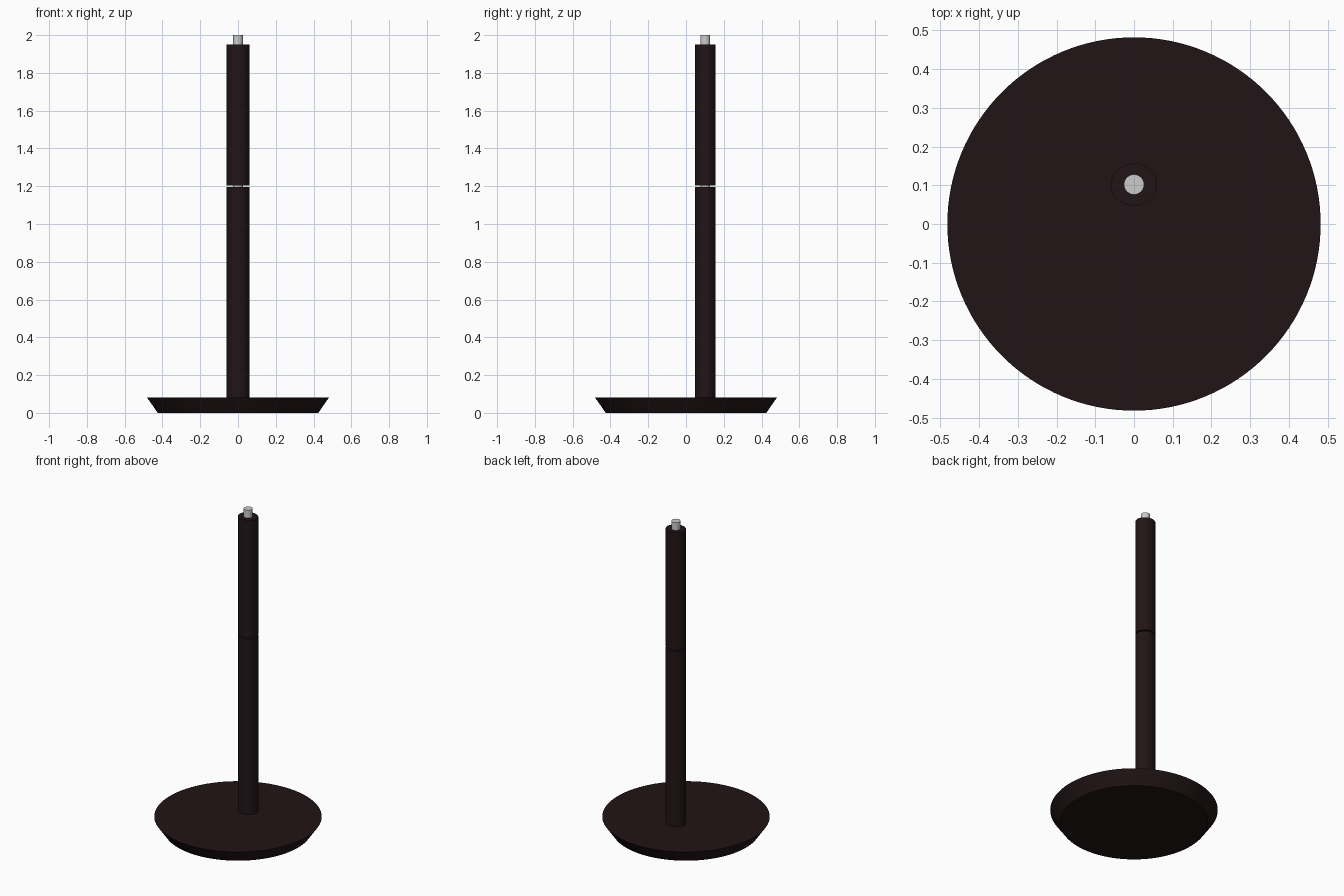
import bpy, math

if "Cube" in bpy.data.objects:
    bpy.data.objects.remove(bpy.data.objects["Cube"])

dark = bpy.data.materials.new("dark_brown")
dark.diffuse_color = (0.015, 0.007, 0.008, 1)
dark.use_nodes = True
dark.node_tree.nodes["Principled BSDF"].inputs["Base Color"].default_value = dark.diffuse_color

POLE_Y = 0.102


def frustum(name, r1, r2, z0, z1, y=0.0, squash=1.0, sides=64, mat=None):
    bpy.ops.mesh.primitive_cone_add(vertices=sides, radius1=r1, radius2=r2,
                                    depth=z1 - z0, location=(0, y, (z0 + z1) / 2))
    o = bpy.context.object
    o.name = name
    o.scale.y = squash
    bpy.ops.object.transform_apply(location=False, rotation=False, scale=True)
    bpy.ops.object.shade_smooth_by_angle(angle=math.radians(30))
    if mat:
        o.data.materials.append(mat)
    return o


# Flared round base
frustum("base", 0.425, 0.482, 0.0, 0.082, sides=128, mat=dark)

# Two slightly oval pole sections with a thin gap, each topped by a metal pin
for part, z0, z1 in (("lower", 0.082, 1.195), ("upper", 1.203, 1.95)):
    frustum(part + "_pole", 0.06, 0.06, z0, z1, POLE_Y, 0.91, mat=dark)
    frustum(part + "_pin", 0.026, 0.026, z1, z1 + 0.05, POLE_Y, sides=32)
